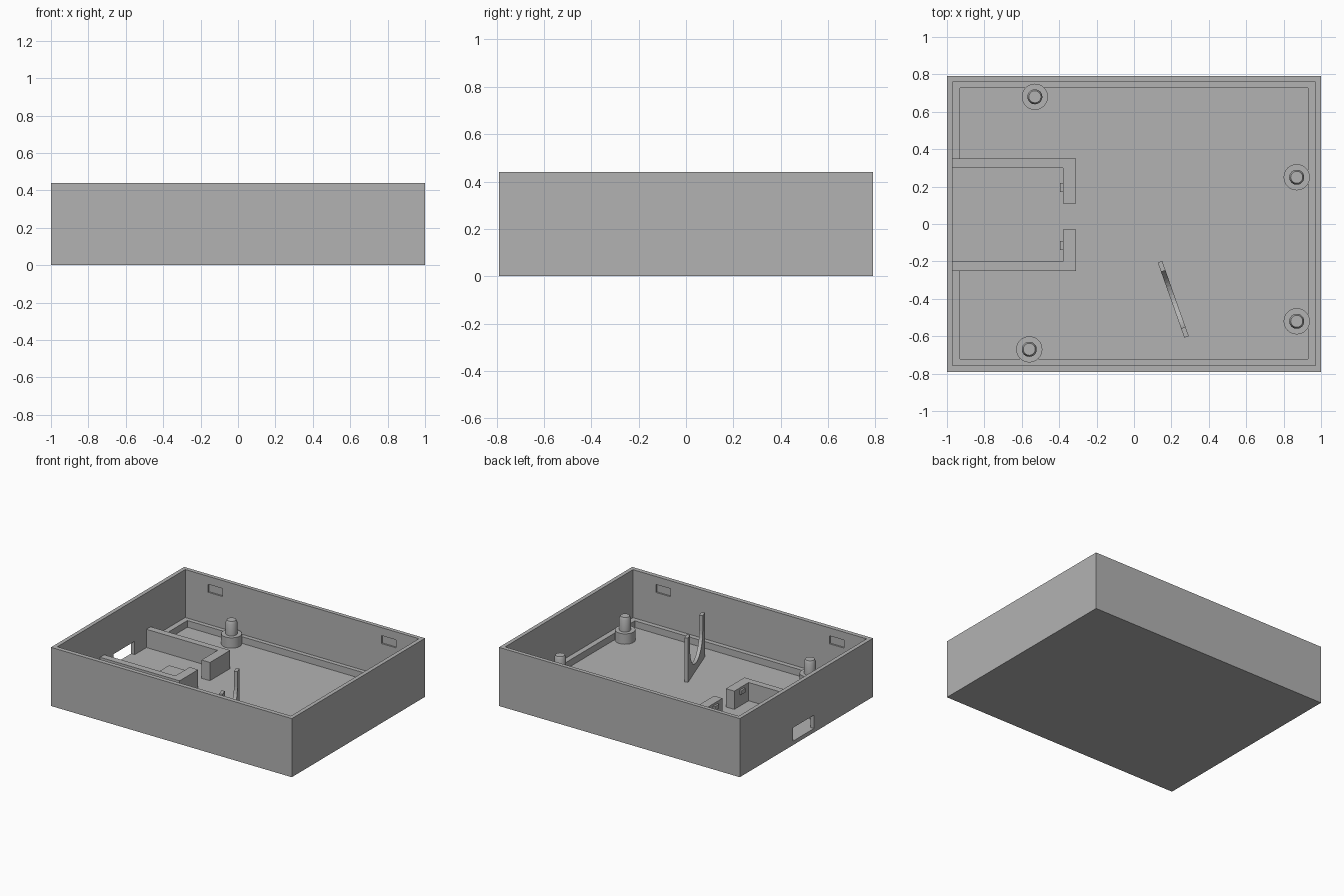
import bpy, bmesh, math
from mathutils import Matrix

if "Cube" in bpy.data.objects:
    bpy.data.objects.remove(bpy.data.objects["Cube"])

grey = bpy.data.materials.new("light_grey")
grey.diffuse_color = (0.45, 0.45, 0.45, 1)
grey.use_nodes = True
grey.node_tree.nodes["Principled BSDF"].inputs["Base Color"].default_value = grey.diffuse_color


def finish(name, bm):
    bmesh.ops.recalc_face_normals(bm, faces=bm.faces)
    me = bpy.data.meshes.new(name)
    bm.to_mesh(me)
    bm.free()
    me.materials.append(grey)
    ob = bpy.data.objects.new(name, me)
    bpy.context.collection.objects.link(ob)
    return ob


def box(name, x0, x1, y0, y1, z0, z1):
    bm = bmesh.new()
    m = Matrix.Translation(((x0 + x1) / 2, (y0 + y1) / 2, (z0 + z1) / 2)) \
        @ Matrix.Diagonal((x1 - x0, y1 - y0, z1 - z0, 1))
    bmesh.ops.create_cube(bm, size=1, matrix=m)
    return finish(name, bm)


def cut(ob, name, *dims):
    c = box(name, *dims)
    c.hide_render = True
    c.hide_viewport = True
    c.display_type = 'WIRE'
    mod = ob.modifiers.new(name, 'BOOLEAN')
    mod.operation = 'DIFFERENCE'
    mod.solver = 'EXACT'
    mod.object = c


def lathe(name, profile, loc, n=32):
    bm = bmesh.new()
    rings = [[bm.verts.new((loc[0] + r * math.cos(2 * math.pi * i / n),
                            loc[1] + r * math.sin(2 * math.pi * i / n), z))
              for i in range(n)] for r, z in profile]
    for a, b in zip(rings, rings[1:]):
        for i in range(n):
            j = (i + 1) % n
            bm.faces.new((a[i], a[j], b[j], b[i]))
    bm.faces.new(rings[0])
    bm.faces.new(rings[-1])
    ob = finish(name, bm)
    bpy.ops.object.select_all(action='DESELECT')
    ob.select_set(True)
    bpy.context.view_layer.objects.active = ob
    bpy.ops.object.shade_smooth_by_angle(angle=math.radians(30))


FLOOR = 0.03

# open tray with a low inner ledge
tray = box("tray", -1, 1, -0.79, 0.79, 0, 0.44)
cut(tray, "cavity_cutter", -0.97, 0.97, -0.757, 0.76, 0.08, 0.6)
cut(tray, "floor_cutter", -0.93, 0.93, -0.722, 0.728, FLOOR, 0.2)
# gap in the ledge and port opening in the left wall
cut(tray, "ledge_gap_cutter", -0.97, -0.9, -0.2, 0.3, FLOOR, 0.2)
cut(tray, "port_cutter", -1.1, -0.9, -0.09, 0.16, FLOOR, 0.13)
# snap pockets inside front and back walls
for s in (-1, 1):
    x0, x1 = sorted((s * 0.66, s * 0.78))
    cut(tray, "back_snap_cutter", x0, x1, 0.7, 0.772, 0.32, 0.38)
    cut(tray, "front_snap_cutter", x0, x1, -0.769, -0.7, 0.32, 0.38)

# bracket around the port: profile extruded upward
outline = [(-0.972, 0.35), (-0.31, 0.35), (-0.31, 0.11), (-0.38, 0.11),
           (-0.38, 0.30), (-0.972, 0.30)]
for name, s in (("bracket_back", 1), ("bracket_front", -1)):
    bm = bmesh.new()
    pts = [(x, 0.05 + s * (y - 0.05)) for x, y in outline]
    if s < 0:  # front half sits a little differently
        pts = [(x, -0.03 if abs(y + 0.01) < 0.001 else y) for x, y in pts]
    f = bm.faces.new([bm.verts.new((x, y, FLOOR - 0.005)) for x, y in pts])
    g = bmesh.ops.extrude_face_region(bm, geom=[f])["geom"]
    bmesh.ops.translate(bm, vec=(0, 0, 0.172 - FLOOR),
                        verts=[v for v in g if isinstance(v, bmesh.types.BMVert)])
    finish(name, bm)
for y in (-0.115, 0.195):
    box("bracket_nub", -0.395, -0.375, y - 0.025, y + 0.025, 0.12, 0.15)
box("port_pad", -0.67, -0.51, -0.04, 0.14, FLOOR - 0.005, 0.038)

# stepped mounting posts
post = [(0.07, FLOOR - 0.005), (0.07, 0.108), (0.04, 0.108), (0.04, 0.195), (0.032, 0.213)]
for loc in ((-0.53, 0.68), (0.87, 0.25), (0.87, -0.52), (-0.56, -0.67)):
    lathe("mounting_post", post, loc)

# upright U-shaped cable holder
bm = bmesh.new()
h, r, zc, top, t = 0.213, 0.16, 0.245, 0.362, 0.0125
prof = [(-h, top), (-h, FLOOR - 0.005), (h, FLOOR - 0.005), (h, top), (r, top)]
prof += [(r * math.cos(a), zc - r * math.sin(a))
         for a in (math.pi * i / 20 for i in range(21))]
prof.append((-r, top))
f = bm.faces.new([bm.verts.new((x, -t, z)) for x, z in prof])
g = bmesh.ops.extrude_face_region(bm, geom=[f])["geom"]
bmesh.ops.translate(bm, vec=(0, 2 * t, 0),
                    verts=[v for v in g if isinstance(v, bmesh.types.BMVert)])
bmesh.ops.transform(bm, verts=bm.verts,
                    matrix=Matrix.Translation((0.21, -0.403, 0))
                    @ Matrix.Rotation(math.atan2(-0.41, 0.145), 4, 'Z'))
finish("cable_holder", bm)
